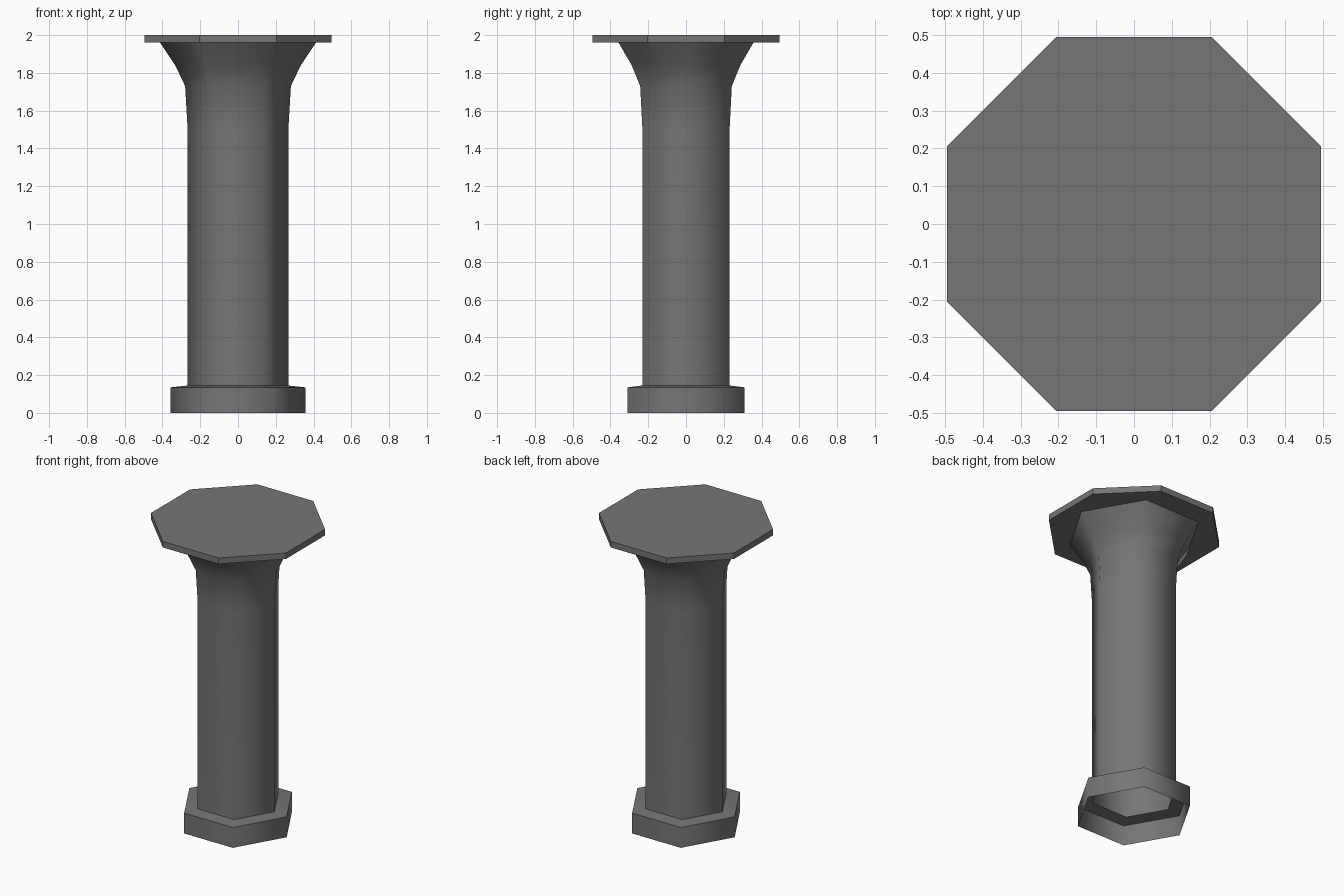
import bpy, bmesh, math

if "Cube" in bpy.data.objects:
    bpy.data.objects.remove(bpy.data.objects["Cube"])

grey = bpy.data.materials.new("stone_grey")
grey.diffuse_color = (0.18, 0.18, 0.18, 1)
grey.use_nodes = True
grey.node_tree.nodes["Principled BSDF"].inputs["Base Color"].default_value = grey.diffuse_color


def stacked_rings(name, sides, profile, turn=0.0, caps=False):
    """Loft regular polygons through (radius, z) profile points."""
    bm = bmesh.new()
    rings = []
    for r, z in profile:
        rings.append([bm.verts.new((r * math.cos(turn + i * math.tau / sides),
                                    r * math.sin(turn + i * math.tau / sides), z))
                      for i in range(sides)])
    for a, b in zip(rings, rings[1:]):
        for i in range(sides):
            j = (i + 1) % sides
            bm.faces.new((a[i], a[j], b[j], b[i]))
    if caps:
        bm.faces.new(rings[0][::-1])
        bm.faces.new(rings[-1])
    mesh = bpy.data.meshes.new(name)
    bm.to_mesh(mesh)
    bm.free()
    mesh.materials.append(grey)
    obj = bpy.data.objects.new(name, mesh)
    bpy.context.collection.objects.link(obj)
    return obj


# Hollow six-sided column: open foot, straight shaft, flared neck
column = stacked_rings("column", 6, [
    (0.357, 0.0), (0.357, 0.135), (0.267, 0.145), (0.267, 1.51),
    (0.28, 1.73), (0.332, 1.84), (0.412, 1.96)])
bpy.context.view_layer.objects.active = column
column.select_set(True)
bpy.ops.object.shade_smooth_by_angle(angle=math.radians(65))

# Eight-sided slab on top
stacked_rings("top_slab", 8,
              [(0.495 / math.cos(math.pi / 8), 1.96),
               (0.495 / math.cos(math.pi / 8), 2.0)],
              turn=math.pi / 8, caps=True)
